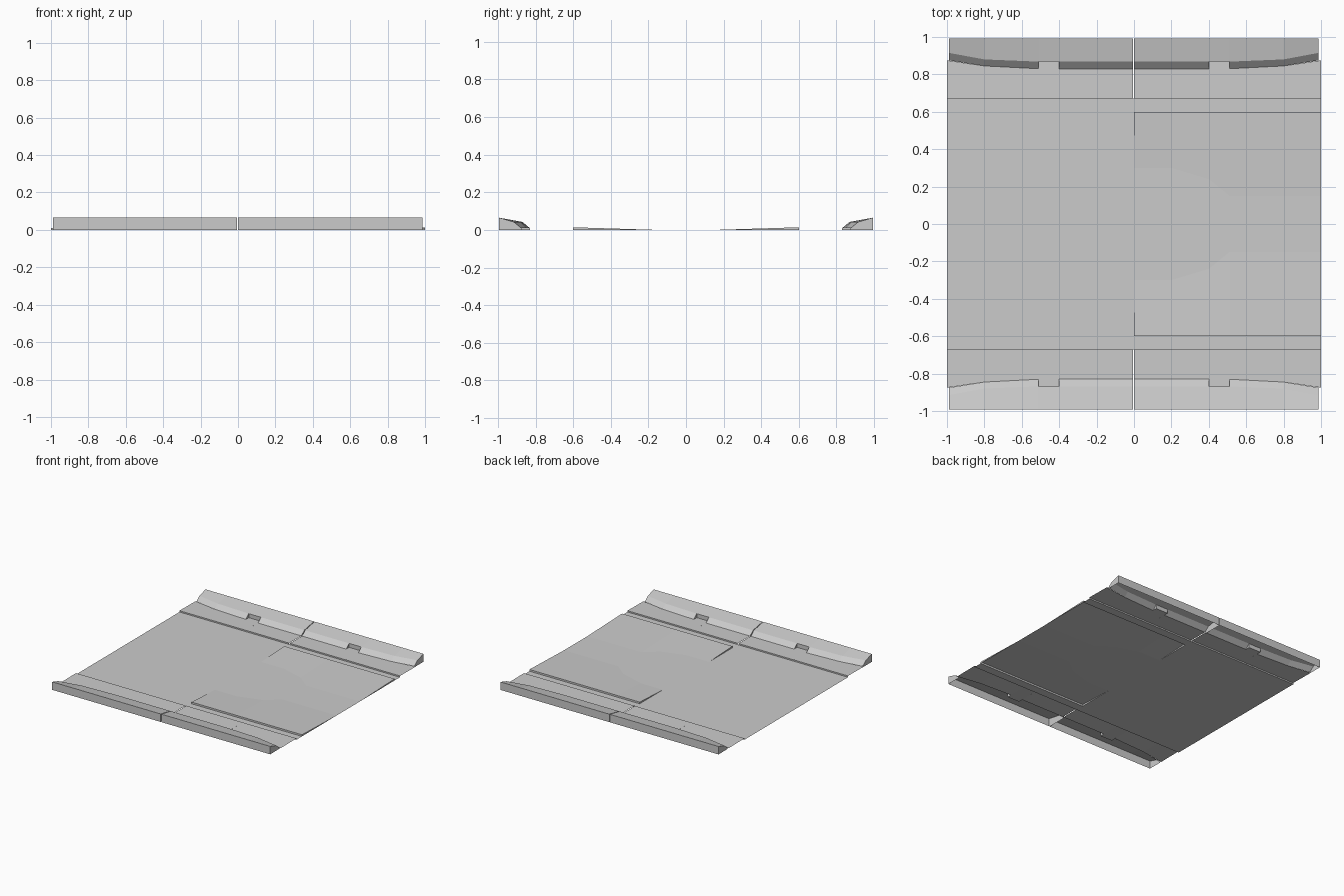
import bpy, bmesh

if "Cube" in bpy.data.objects:
    bpy.data.objects.remove(bpy.data.objects["Cube"])


def make(name, polys, upward):
    """Build an object from polygons, welding shared corners."""
    bm = bmesh.new()
    for poly in polys:
        pts = [p for i, p in enumerate(poly) if p != poly[i - 1]]
        if len(pts) > 2:
            bm.faces.new([bm.verts.new(p) for p in pts])
    bmesh.ops.remove_doubles(bm, verts=bm.verts[:], dist=1e-5)
    bm.normal_update()
    if upward:
        bmesh.ops.reverse_faces(bm, faces=[f for f in bm.faces if f.normal.z < -1e-4])
    else:
        bmesh.ops.recalc_face_normals(bm, faces=bm.faces[:])
    me = bpy.data.meshes.new(name)
    bm.to_mesh(me)
    bm.free()
    ob = bpy.data.objects.new(name, me)
    bpy.context.collection.objects.link(ob)
    return ob


def loft(cols):
    """Quads between neighbouring cross-sections."""
    return [(a[i], b[i], b[i + 1], a[i + 1])
            for a, b in zip(cols, cols[1:]) for i in range(len(a) - 1)]


# Half outline of the centre panel: (x, half width in y)
OUTLINE = [(0, .30), (.2, .30), (.4, .24), (.51, .15), (1, .15)]
# Bank stations: (x, foot y, crest y), with a notch between .40 and .51
STATIONS = [(0, .83, .868), (.40, .83, .868), (.40, .868, .868), (.51, .868, .868),
            (.51, .83, .868), (.8, .845, .88), (1, .875, .915)]

# Centre panel
make("centre_floor", [[(sx * a, s * w, 0), (sx * b, s * v, 0), (sx * b, 0, 0), (sx * a, 0, 0)]
     for s in (1, -1) for sx in (1, -1)
     for (a, w), (b, v) in zip(OUTLINE, OUTLINE[1:])], True)

for s, side in ((-1, "front"), (1, "back")):
    # Flat floor on the left, groove strip on the right
    flat = loft([[(-x, s * w, 0), (-x, s * .6, 0), (-x, s * .67, 0)] for x, w in OUTLINE])
    flat.append([(0, s * .6, 0), (1, s * .6, 0), (1, s * .67, 0), (0, s * .67, 0)])
    make(side + "_floor", flat, True)

    # Gently rising plate on the right with vertical edges
    cols = [[(x, s * w, 0), (x, s * .6, .014), (x, s * .6, 0)] for x, w in OUTLINE]
    make(side + "_sloped_plate", loft(cols) + [cols[0], cols[-1]], False)

    for sx, half in ((-1, "left"), (1, "right")):
        inner, outer = (.006, .99) if sx < 0 else (0, .987)

        # Raised strip with a step toward the centre
        cols = [[(sx * max(x, inner), s * .67, 0), (sx * max(x, inner), s * .67, .011),
                 (sx * max(x, inner), s * f, .009)] for x, f, c in STATIONS]
        make(f"{side}_{half}_strip", loft(cols), True)

        # Hollow bank: sloped face, top and outer wall, capped at both ends
        cols = []
        for x, f, c in STATIONS:
            px = sx * min(max(x, inner), outer)
            cols.append([(px, s * f, .009), (px, s * c, .042),
                         (px, s * .993, .065), (px, s * .993, 0)])
        caps = [c + [(c[0][0], c[0][1], 0)] for c in (cols[0], cols[-1])]
        make(f"{side}_{half}_bank", loft(cols) + caps, False)
